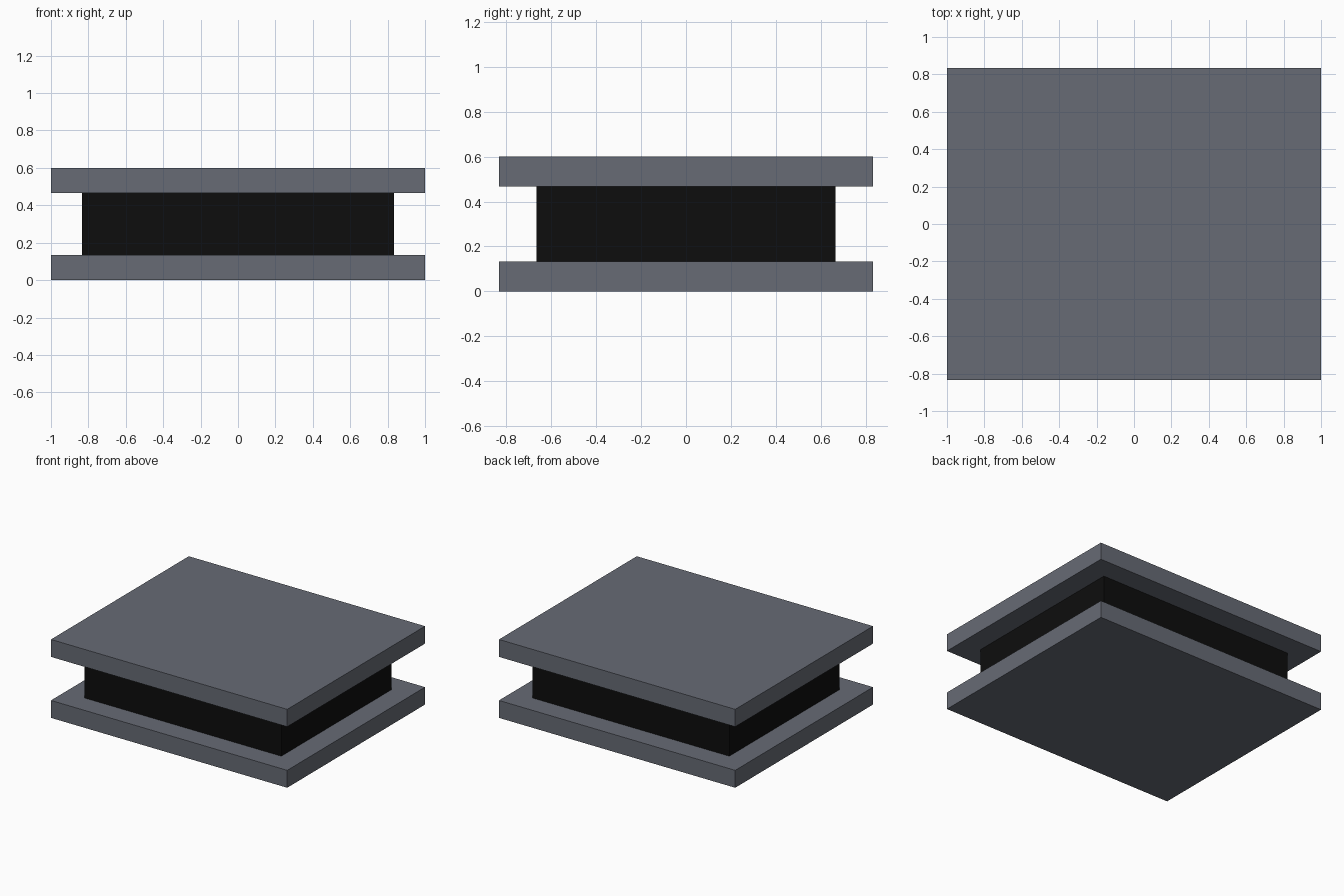
import bpy

# Remove the default cube
cube = bpy.data.objects.get("Cube")
if cube:
    bpy.data.objects.remove(cube, do_unlink=True)


def make_material(name, rgb):
    mat = bpy.data.materials.new(name)
    mat.use_nodes = True
    colour = (*rgb, 1.0)
    mat.diffuse_color = colour
    mat.node_tree.nodes["Principled BSDF"].inputs["Base Color"].default_value = colour
    return mat


def box(name, width, depth, bottom, top, mat):
    bpy.ops.mesh.primitive_cube_add(size=1, location=(0, 0, (bottom + top) / 2))
    obj = bpy.context.object
    obj.name = obj.data.name = name
    obj.scale = (width, depth, top - bottom)
    bpy.ops.object.transform_apply(location=False, rotation=False, scale=True)
    obj.data.materials.append(mat)
    return obj


grey = make_material("slate_grey", (0.135, 0.147, 0.178))
black = make_material("black", (0.004, 0.004, 0.004))

# Two matching plates around a smaller block
UNIT = 1 / 6
WIDTH, DEPTH, HEIGHT = 2.0, 10 * UNIT, 0.6
PLATE = 0.8 * UNIT

box("bottom_plate", WIDTH, DEPTH, 0, PLATE, grey)
box("core_block", WIDTH - 2 * UNIT, DEPTH - 2 * UNIT, PLATE, HEIGHT - PLATE, black)
box("top_plate", WIDTH, DEPTH, HEIGHT - PLATE, HEIGHT, grey)
